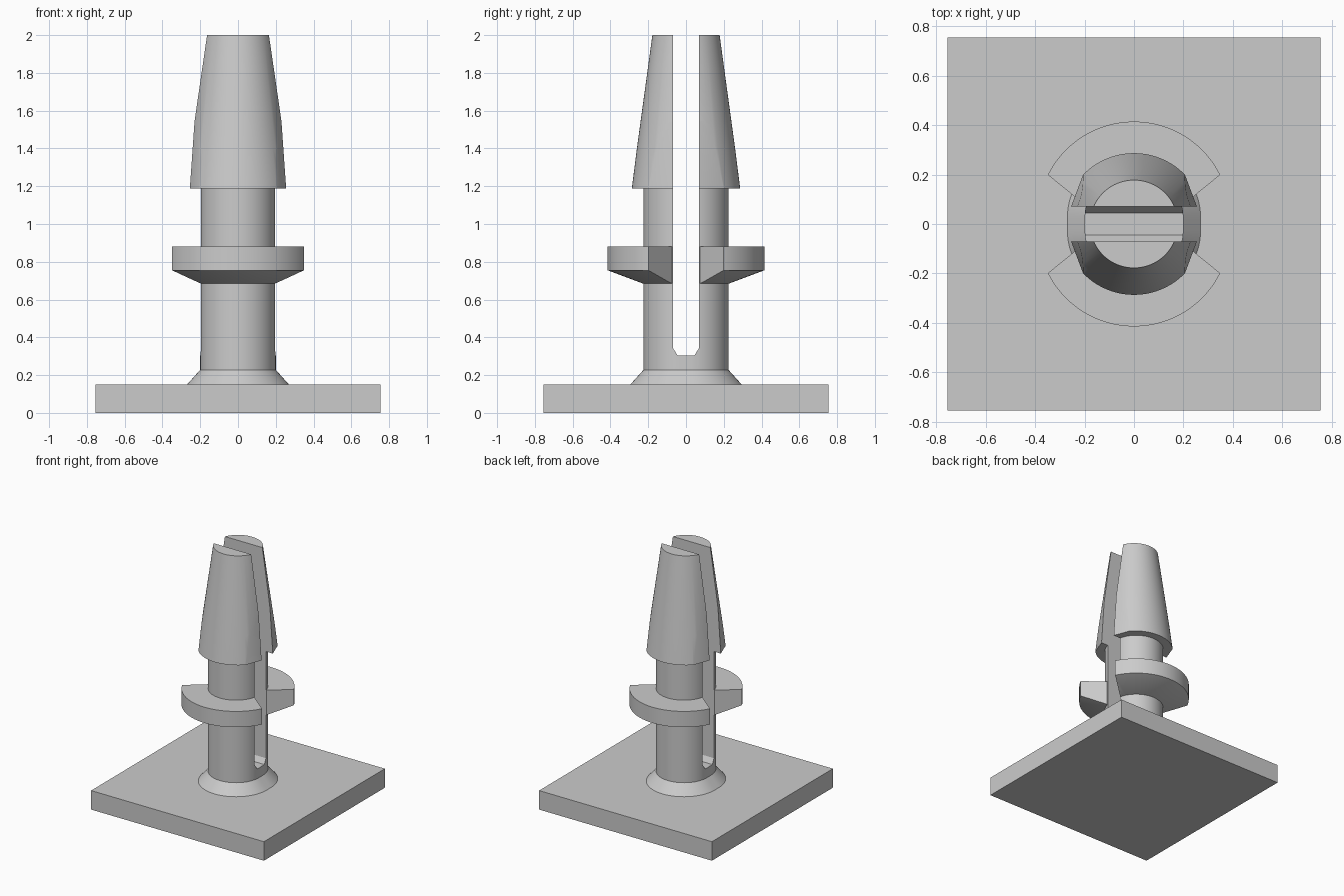
import bpy, bmesh
from math import pi, cos, sin, radians

cube = bpy.data.objects.get("Cube")
if cube:
    bpy.data.objects.remove(cube, do_unlink=True)

# One plain grey plastic
grey = bpy.data.materials.new("grey_plastic")
grey.use_nodes = True
COLOUR = (0.6, 0.6, 0.6, 1)
grey.diffuse_color = COLOUR
grey.node_tree.nodes["Principled BSDF"].inputs["Base Color"].default_value = COLOUR

SLOT = 0.07      # half width of the slot
SPLIT = 0.025    # how far the two half circles are moved apart
STEPS = 40       # segments per half circle


def finish(bm, name, mirrored=False, smooth=True):
    bmesh.ops.recalc_face_normals(bm, faces=bm.faces)
    mesh = bpy.data.meshes.new(name)
    bm.to_mesh(mesh)
    bm.free()
    mesh.materials.append(grey)
    ob = bpy.data.objects.new(name, mesh)
    bpy.context.collection.objects.link(ob)
    bpy.ops.object.select_all(action='DESELECT')
    ob.select_set(True)
    bpy.context.view_layer.objects.active = ob
    if mirrored:
        mod = ob.modifiers.new("other_half", 'MIRROR')
        mod.use_axis = (False, True, False)
        bpy.ops.object.modifier_apply(modifier=mod.name)
    if smooth:
        bpy.ops.object.shade_smooth_by_angle(angle=radians(25))
    return ob


def loft(profile, split):
    """Solid from (radius, height) pairs; its two half circles lie split apart."""
    bm = bmesh.new()
    rings = []
    for r, z in profile:
        ring = []
        for side in (1, -1):
            for i in range(STEPS + 1):
                a = pi * i / STEPS
                ring.append(bm.verts.new((side * r * cos(a), side * (r * sin(a) + split), z)))
        rings.append(ring)
    n = len(rings[0])
    for lo, hi in zip(rings, rings[1:]):
        for i in range(n):
            j = (i + 1) % n
            bm.faces.new((lo[i], lo[j], hi[j], hi[i]))
    bm.faces.new(rings[0][::-1])
    bm.faces.new(rings[-1])
    bmesh.ops.remove_doubles(bm, verts=bm.verts, dist=1e-5)
    return bm


def clip(bm, point, normal):
    """Cut away what lies on the normal's side and cap the cut."""
    geom = bm.verts[:] + bm.edges[:] + bm.faces[:]
    cut = bmesh.ops.bisect_plane(bm, geom=geom, plane_co=point, plane_no=normal,
                                 clear_outer=True)["geom_cut"]
    edges = [e for e in cut if isinstance(e, bmesh.types.BMEdge) and e.is_boundary]
    if edges:
        bmesh.ops.edgeloop_fill(bm, edges=edges)


def clip_sides(bm, point, normal):
    for s in (1, -1):
        clip(bm, (s * point[0], point[1], point[2]), (s * normal[0], normal[1], normal[2]))


# Square base plate
bm = bmesh.new()
bmesh.ops.create_cube(bm, size=1)
bmesh.ops.scale(bm, vec=(1.51, 1.51, 0.15), verts=bm.verts)
bmesh.ops.translate(bm, vec=(0, 0, 0.075), verts=bm.verts)
finish(bm, "base_plate", smooth=False)

# Slot cutter with chamfered bottom corners
bm = bmesh.new()
outline = [(-SLOT, 3), (-SLOT, 0.345), (-0.045, 0.305), (0.045, 0.305), (SLOT, 0.345), (SLOT, 3)]
face = bm.faces.new([bm.verts.new((-1, y, z)) for y, z in outline])
grown = bmesh.ops.extrude_face_region(bm, geom=[face])["geom"]
bmesh.ops.translate(bm, vec=(2, 0, 0),
                    verts=[v for v in grown if isinstance(v, bmesh.types.BMVert)])
cutter = finish(bm, "slot_cutter", smooth=False)
cutter.hide_render = True

# Stem with flared foot, split by the slot
bm = loft([(0.27, 0.15), (0.2, 0.228), (0.2, 1.2)], SPLIT)
stem = finish(bm, "stem", smooth=False)
mod = stem.modifiers.new("slot", 'BOOLEAN')
mod.operation = 'DIFFERENCE'
mod.solver = 'EXACT'
mod.object = cutter
bpy.ops.object.modifier_apply(modifier=mod.name)
bpy.ops.object.shade_smooth_by_angle(angle=radians(25))
bpy.data.objects.remove(cutter, do_unlink=True)

# Support collar, ends cut back at an angle
bm = loft([(0.19, 0.68), (0.39, 0.755), (0.39, 0.88)], SPLIT)
clip(bm, (0, SLOT + 0.005, 0), (0, -1, 0))
clip_sides(bm, (0.19, SLOT, 0), (0.13, -0.16, 0))
finish(bm, "collar", mirrored=True)

# Tapered snap tip, outer corners trimmed
bm = loft([(0.287, 1.187), (0.26, 1.4), (0.178, 2)], 0)
clip(bm, (0, SLOT, 0), (0, -1, 0))
clip_sides(bm, (0.255, SLOT, 1.187), (0.12, 0.045, 0.0084))
finish(bm, "snap_tip", mirrored=True)
